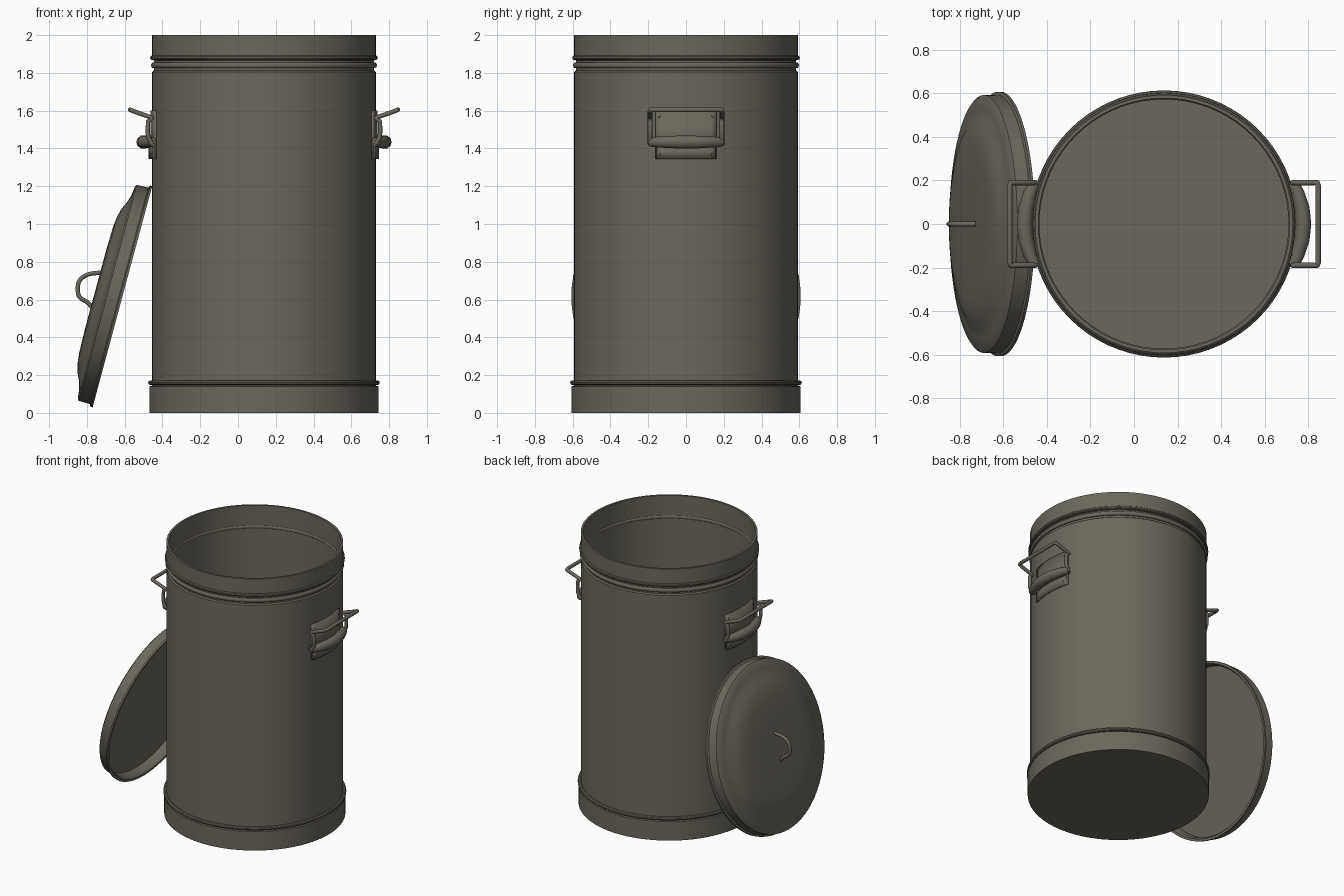
import bpy, bmesh, math
from mathutils import Vector

cube = bpy.data.objects.get("Cube")
if cube:
    bpy.data.objects.remove(cube, do_unlink=True)

CX = 0.1375   # axis of the can
R = 0.592     # can radius

metal = bpy.data.materials.new("dull grey metal")
metal.use_nodes = True
COLOUR = (0.147, 0.136, 0.107, 1)
metal.diffuse_color = COLOUR
metal.node_tree.nodes["Principled BSDF"].inputs["Base Color"].default_value = COLOUR


def finish(obj, angle=35):
    """Give an object the metal and smooth shading with sharp creases."""
    obj.data.materials.clear()
    obj.data.materials.append(metal)
    bpy.ops.object.select_all(action="DESELECT")
    obj.select_set(True)
    bpy.context.view_layer.objects.active = obj
    bpy.ops.object.shade_smooth_by_angle(angle=math.radians(angle))
    return obj


def from_bmesh(name, bm):
    bmesh.ops.recalc_face_normals(bm, faces=bm.faces)
    mesh = bpy.data.meshes.new(name)
    bm.to_mesh(mesh)
    bm.free()
    obj = bpy.data.objects.new(name, mesh)
    bpy.context.collection.objects.link(obj)
    return obj


def lathe(name, profile, steps=72, closed=False):
    """Spin (radius, height) points around z."""
    bm = bmesh.new()
    verts = [bm.verts.new((r, 0, z)) for r, z in profile]
    pairs = list(zip(verts, verts[1:])) + ([(verts[-1], verts[0])] if closed else [])
    edges = [bm.edges.new(p) for p in pairs]
    bmesh.ops.spin(bm, geom=verts + edges, cent=(0, 0, 0), axis=(0, 0, 1),
                   angle=math.tau, steps=steps)
    bmesh.ops.remove_doubles(bm, verts=bm.verts, dist=0.0004)
    return finish(from_bmesh(name, bm))


def tube(name, points, radius, kind="POLY", taper=None):
    """Sweep a round section along a path."""
    curve = bpy.data.curves.new(name, "CURVE")
    curve.dimensions = "3D"
    curve.bevel_depth = radius
    curve.bevel_resolution = 3
    curve.use_fill_caps = True
    spline = curve.splines.new(kind)
    spline.points.add(len(points) - 1)
    for i, (pt, co) in enumerate(zip(spline.points, points)):
        pt.co = (*co, 1)
        pt.radius = taper[i] if taper else 1
    if kind == "NURBS":
        spline.order_u = 3
        spline.use_endpoint_u = True
        spline.resolution_u = 5
    obj = bpy.data.objects.new(name, curve)
    bpy.context.collection.objects.link(obj)
    bpy.ops.object.select_all(action="DESELECT")
    obj.select_set(True)
    bpy.context.view_layer.objects.active = obj
    bpy.ops.object.convert(target="MESH")
    return finish(bpy.context.object, 50)


def ring(name, radius, z, width, height):
    """Rounded hoop around the can."""
    section = [(radius + width * math.cos(t * math.tau / 10),
                z + height * math.sin(t * math.tau / 10)) for t in range(10)]
    hoop = lathe(name, section, closed=True)
    hoop.location.x = CX
    return hoop


# Can: outer wall with pressed grooves, open top, inner wall and floor
can = lathe("can_body", [
    (0, 0), (0.607, 0), (0.607, 0.14), (R, 0.145), (R, 1.805), (0.583, 1.812),
    (0.583, 1.865), (R, 1.872), (R, 2.0), (0.577, 2.0), (0.577, 0.03), (0, 0.03)])
can.location.x = CX
ring("base_hoop", 0.6, 0.16, 0.013, 0.013)
ring("neck_hoop", 0.585, 0.0 + 1.84, 0.013, 0.016)
ring("rim_hoop", 0.591, 1.88, 0.012, 0.012)

# Lid: thin domed shell leaning against the can
lid = lathe("lid", [
    (0, 0.147), (0.22, 0.147), (0.34, 0.144), (0.4, 0.138), (0.45, 0.125),
    (0.49, 0.106), (0.53, 0.094), (0.582, 0.088), (0.592, 0.08), (0.593, 0.018),
    (0.607, 0.012), (0.607, 0), (0.59, 0), (0.58, 0.014), (0.578, 0.07), (0, 0.07)])
lid.rotation_euler.y = math.atan2(-0.965, 0.26)
lid.location = (-0.612, 0, 0.615)

# Lid handle: bent strap
tube("lid_handle", [(x, 0, z) for x, z in (
    (-0.70, 0.745), (-0.735, 0.742), (-0.80, 0.735), (-0.846, 0.70),
    (-0.85, 0.635), (-0.835, 0.605), (-0.79, 0.585), (-0.76, 0.54))], 0.012, "NURBS")


def plate(name, side, half_width, z0, z1, radius, thickness):
    """Plate curved to follow the can."""
    bm = bmesh.new()
    columns = 12
    rows = []
    for z in (z0, z1):
        row = []
        for i in range(columns + 1):
            y = half_width * (2 * i / columns - 1)
            row.append(bm.verts.new((CX + side * math.sqrt(radius**2 - y**2), y, z)))
        rows.append(row)
    for i in range(columns):
        bm.faces.new((rows[0][i], rows[0][i + 1], rows[1][i + 1], rows[1][i]))
    obj = from_bmesh(name, bm)
    mod = obj.modifiers.new("thickness", "SOLIDIFY")
    mod.thickness = thickness
    mod.offset = 0
    return finish(obj)


# Side handles: mounting plates, rivets, grip roll and wire bail
for side, label in ((1, "left"), (-1, "right")):
    plate(label + "_mount_plate", side, 0.16, 1.345, 1.60, R + 0.002, 0.016)
    plate(label + "_mount_foot", side, 0.155, 1.345, 1.41, R + 0.009, 0.018)

    for y in (-0.14, 0.14):
        for z, r in ((1.57, R + 0.008), (1.368, R + 0.016)):
            bpy.ops.mesh.primitive_uv_sphere_add(segments=10, ring_count=6, radius=0.007)
            rivet = bpy.context.object
            rivet.name = label + "_rivet"
            rivet.location = (CX + side * math.sqrt(r**2 - y**2), y, z)
            finish(rivet)

    grip = [(0.592, -0.19), (0.615, -0.14), (0.634, -0.07), (0.64, 0),
            (0.634, 0.07), (0.615, 0.14), (0.592, 0.19)]
    tube(label + "_grip_roll", [(CX + side * d, y, 1.434) for d, y in grip],
         0.036, "POLY", (0.7, 0.85, 0.96, 1, 0.96, 0.85, 0.7))

    leg = [(0.592, 1.42), (0.613, 1.46), (0.616, 1.50), (0.613, 1.545),
           (0.592, 1.558), (0.60, 1.565), (0.69, 1.597), (0.704, 1.603)]
    near = [(CX + side * d, -0.19, z) for d, z in leg]
    far = [(x, -y, z) for x, y, z in reversed(near)]
    end = CX + side * 0.708
    bar = [(end, -0.178, 1.605), (end, 0.178, 1.605)]
    tube(label + "_bail", near + bar + far, 0.0125)
